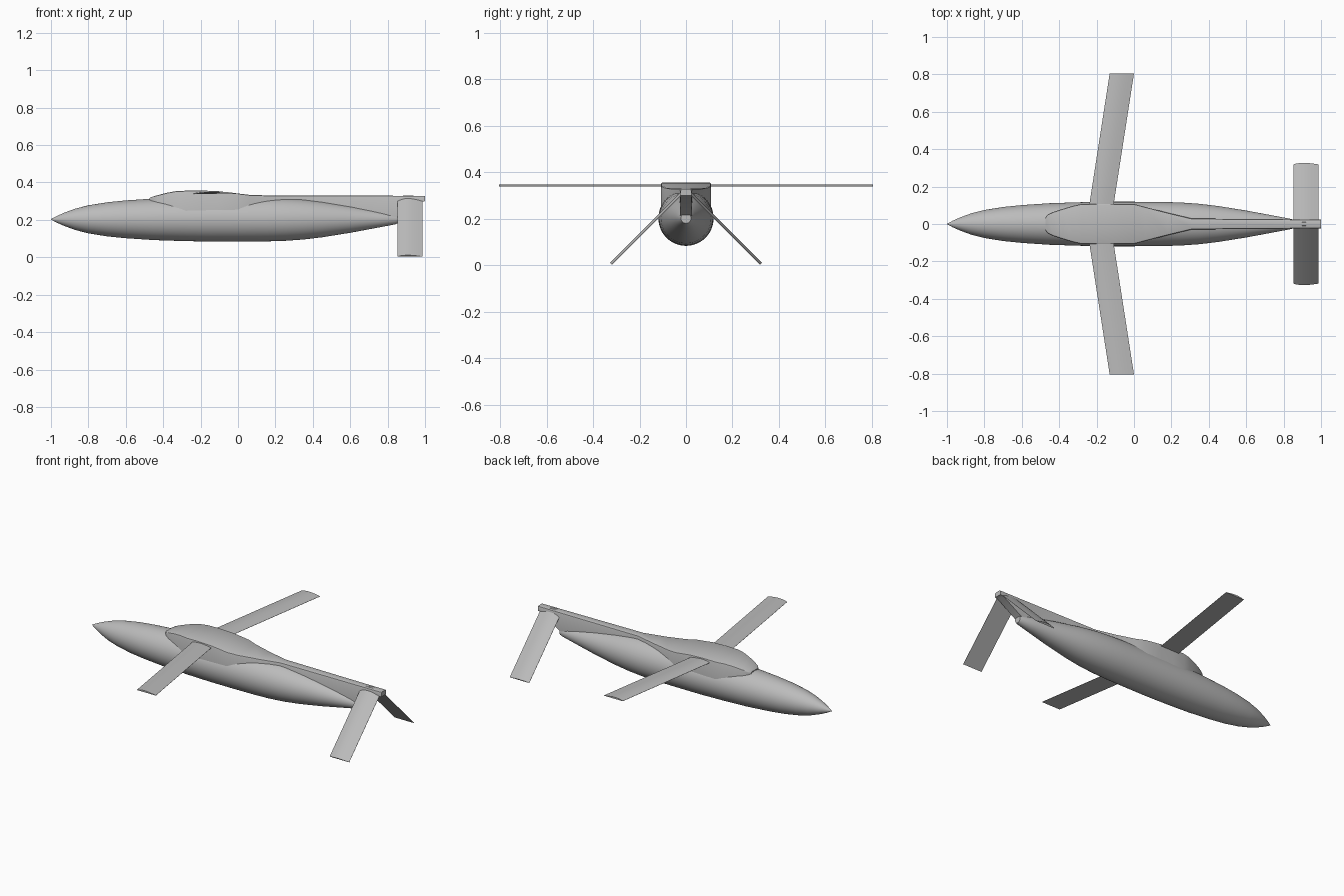
import bpy, bmesh, math

if "Cube" in bpy.data.objects:
    bpy.data.objects.remove(bpy.data.objects["Cube"])

GREY = (0.5, 0.5, 0.5, 1)
mat = bpy.data.materials.new("matte grey")
mat.use_nodes = True
mat.diffuse_color = GREY
mat.node_tree.nodes["Principled BSDF"].inputs["Base Color"].default_value = GREY


def loft(name, sections, angle=30):
    """Skin a closed row of equal-sized cross-sections and cap both ends."""
    bm = bmesh.new()
    rings = [[bm.verts.new(p) for p in s] for s in sections]
    n = len(rings[0])
    for a, b in zip(rings, rings[1:]):
        for i in range(n):
            j = (i + 1) % n
            bm.faces.new((a[i], a[j], b[j], b[i]))
    bm.faces.new(rings[0])
    bm.faces.new(rings[-1])
    bmesh.ops.recalc_face_normals(bm, faces=bm.faces)
    mesh = bpy.data.meshes.new(name)
    bm.to_mesh(mesh)
    bm.free()
    obj = bpy.data.objects.new(name, mesh)
    bpy.context.collection.objects.link(obj)
    mesh.materials.append(mat)
    bpy.ops.object.select_all(action='DESELECT')
    obj.select_set(True)
    bpy.context.view_layer.objects.active = obj
    bpy.ops.object.shade_smooth_by_angle(angle=math.radians(angle))
    return obj


def circle(x, r, z=0.203, n=48):
    return [(x, r * math.cos(2 * math.pi * i / n), z + r * math.sin(2 * math.pi * i / n))
            for i in range(n)]


# Pointed round body, nose towards -x
BODY = [(-1, 0.001), (-0.97, 0.017), (-0.93, 0.035), (-0.87, 0.057), (-0.8, 0.075),
        (-0.7, 0.091), (-0.6, 0.101), (-0.45, 0.111), (-0.3, 0.116), (-0.15, 0.119),
        (0, 0.119), (0.15, 0.118), (0.25, 0.115), (0.35, 0.108), (0.45, 0.096),
        (0.6, 0.072), (0.75, 0.044), (0.84, 0.027), (0.853, 0.022)]
loft("fuselage", [circle(x, r) for x, r in BODY], 40)


# Dorsal fairing running back into the tail boom: x, half width, top, bottom
def slab(x, w, top, bottom):
    c = 0.008
    half = [(w, bottom), (w, top - c), (w - c * 0.3, top - c * 0.3), (w - c, top)]
    return [(x, y, z) for y, z in half] + [(x, -y, z) for y, z in reversed(half)]


SPINE = [(-0.472, 0.035, 0.317, 0.22), (-0.46, 0.05, 0.323, 0.22), (-0.43, 0.065, 0.332, 0.22),
         (-0.38, 0.081, 0.345, 0.22), (-0.33, 0.096, 0.354, 0.22), (-0.28, 0.107, 0.356, 0.22),
         (-0.2, 0.108, 0.357, 0.22), (-0.11, 0.108, 0.354, 0.22), (0, 0.107, 0.341, 0.22),
         (0.06, 0.091, 0.334, 0.22), (0.18, 0.06, 0.33, 0.22), (0.31, 0.029, 0.33, 0.22),
         (0.85, 0.025, 0.329, 0.215), (0.98, 0.024, 0.329, 0.298), (1, 0.023, 0.329, 0.3)]
loft("dorsal_fairing_and_boom", [slab(*s) for s in SPINE])


# Thin cambered blades, each lofted from a root to a tip
def blade(name, root, tip, chord, thick, side):
    """root and tip are the leading-edge points on the +y side."""
    dy, dz = tip[1] - root[1], tip[2] - root[2]
    length = math.hypot(dy, dz)
    ny, nz = -dz / length, dy / length
    steps = 10
    upper = [(i / steps, thick * (0.1 + 0.9 * math.sin(math.pi * (i / steps) ** 0.8)))
             for i in range(steps + 1)]
    outline = upper + [(1, 0), (0, 0)]
    return loft(name, [[(x + u * chord, side * (y + ny * h), z + nz * h) for u, h in outline]
                       for x, y, z in (root, tip)])


for label, side in (("rear", 1), ("front", -1)):
    blade(label + "_wing", (-0.255, 0.0, 0.339), (-0.13, 0.805, 0.339), 0.13, 0.01, side)
    blade(label + "_tail_fin", (0.852, 0.0, 0.322), (0.852, 0.318, 0.003), 0.134, 0.012, side)
